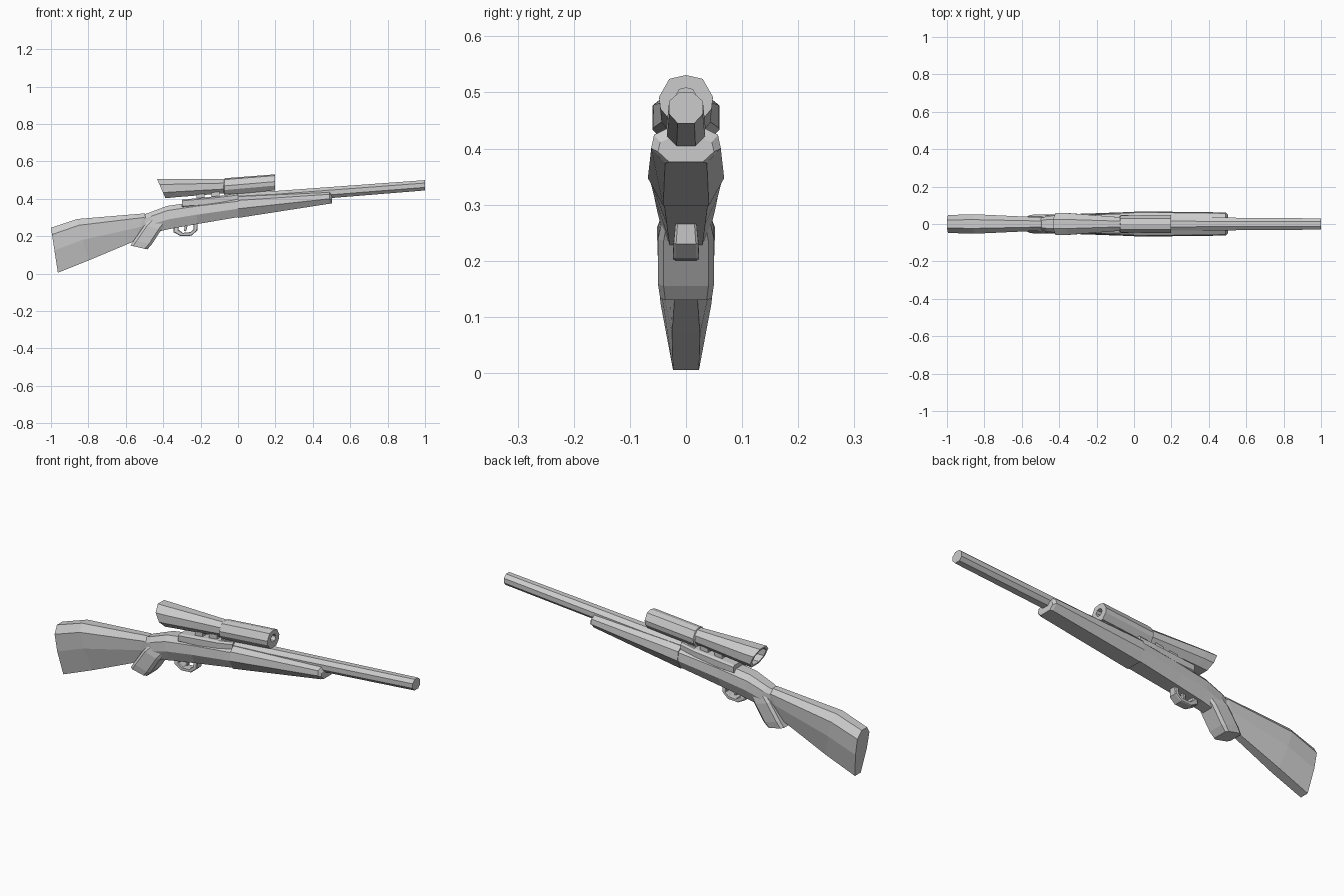
import bpy, bmesh
from mathutils import Vector

# Cross-sections: right half as (width fraction, height fraction), top to bottom
OCT = [(.42, 1), (1, .72), (1, .3), (.5, 0)]
STOCK = [(.45, 1), (1, .85), (.95, .5), (.48, 0)]
BODY = [(.5, 1), (.92, .8), (1, .42), (.6, 0)]
BOX = [(.8, 1), (1, .85), (1, .15), (.8, 0)]


def loft(name, shape, stations, start_hole=None, end_hole=None):
    """Skin mirrored sections; station = top x, top z, bottom x, bottom z, half width."""
    bm = bmesh.new()
    full = shape + [(-w, h) for w, h in reversed(shape)]
    rings = []
    for xt, zt, xb, zb, half in stations:
        rings.append([bm.verts.new((xb + (xt - xb) * h, w * half, zb + (zt - zb) * h))
                      for w, h in full])
    n = len(full)
    for a, b in zip(rings, rings[1:]):
        for i in range(n):
            j = (i + 1) % n
            bm.faces.new((a[i], a[j], b[j], b[i]))
    for ring, hole, sign in ((rings[0], start_hole, 1), (rings[-1], end_hole, -1)):
        if hole:
            scale, depth = hole
            c = sum((v.co for v in ring), Vector()) / n
            for push in (0, depth):
                inner = [bm.verts.new(c + (v.co - c) * scale + Vector((sign * push, 0, 0)))
                         if push == 0 else bm.verts.new(v.co + Vector((sign * push, 0, 0)))
                         for v in ring]
                for i in range(n):
                    j = (i + 1) % n
                    bm.faces.new((ring[i], ring[j], inner[j], inner[i]))
                ring = inner
        bm.faces.new(ring)
    bmesh.ops.recalc_face_normals(bm, faces=bm.faces)
    me = bpy.data.meshes.new(name)
    bm.to_mesh(me)
    bm.free()
    ob = bpy.data.objects.new(name, me)
    bpy.context.collection.objects.link(ob)
    return ob


# Shoulder stock
loft("stock", STOCK, [
    (-1.0, .245, -.963, .005, .048),
    (-.86, .292, -.80, .07, .052),
    (-.50, .322, -.55, .175, .036),
    (-.475, .31, -.49, .20, .030)])

# Pistol grip
loft("grip", BOX, [
    (-.575, .15, -.485, .13, .046),
    (-.555, .18, -.462, .155, .05),
    (-.50, .26, -.41, .235, .05),
    (-.46, .30, -.385, .27, .042)])

# Receiver body and fore-end
loft("body", BODY, [
    (-.52, .31, -.49, .215, .03),
    (-.47, .328, -.44, .222, .046),
    (-.38, .362, -.36, .24, .052),
    (-.22, .385, -.22, .265, .057),
    (0, .408, 0, .302, .065)])
loft("fore_end", BODY, [
    (0, .415, 0, .298, .068),
    (.49, .437, .49, .374, .062),
    (.502, .42, .502, .376, .05)])

# Barrel and bolt housing
loft("barrel", OCT, [
    (-.05, .43, -.05, .365, .038),
    (.2, .442, .2, .38, .036),
    (1.0, .5, 1.0, .445, .03)])
loft("bolt_housing", BOX, [
    (-.3, .395, -.3, .355, .05),
    (-.08, .418, -.08, .365, .05),
    (0, .43, 0, .37, .045)])

# Scope: flared eyepiece and front tube
loft("scope_eyepiece", OCT, [
    (-.432, .505, -.388, .403, .06),
    (-.36, .505, -.34, .408, .058),
    (-.07, .505, -.07, .43, .036)], start_hole=(.78, .04))
TUBE = [(0.001, 1), (.62, .92), (1, .55), (.95, .3), (.5, 0)]
loft("scope_tube", TUBE, [
    (-.078, .496, -.078, .435, .036),
    (-.072, .51, -.072, .42, .046),
    (.198, .531, .198, .445, .048)], end_hole=(.4, .05))

# Scope mounts
for i, x in enumerate((-.2, -.12, -.05)):
    loft(f"scope_mount_{i + 1}", BOX, [
        (x - .022, .45, x - .022, .375, .028),
        (x + .022, .455, x + .022, .38, .028)])

# Trigger guard loop and trigger
loft("trigger_guard", BOX, [
    (-.315, .262, -.345, .25, .018),
    (-.318, .235, -.345, .222, .022),
    (-.295, .218, -.305, .2, .023),
    (-.255, .222, -.25, .203, .023),
    (-.238, .236, -.218, .23, .022),
    (-.24, .275, -.215, .275, .018)])
loft("trigger", BOX, [
    (-.288, .228, -.278, .226, .008),
    (-.285, .27, -.265, .27, .008)])
